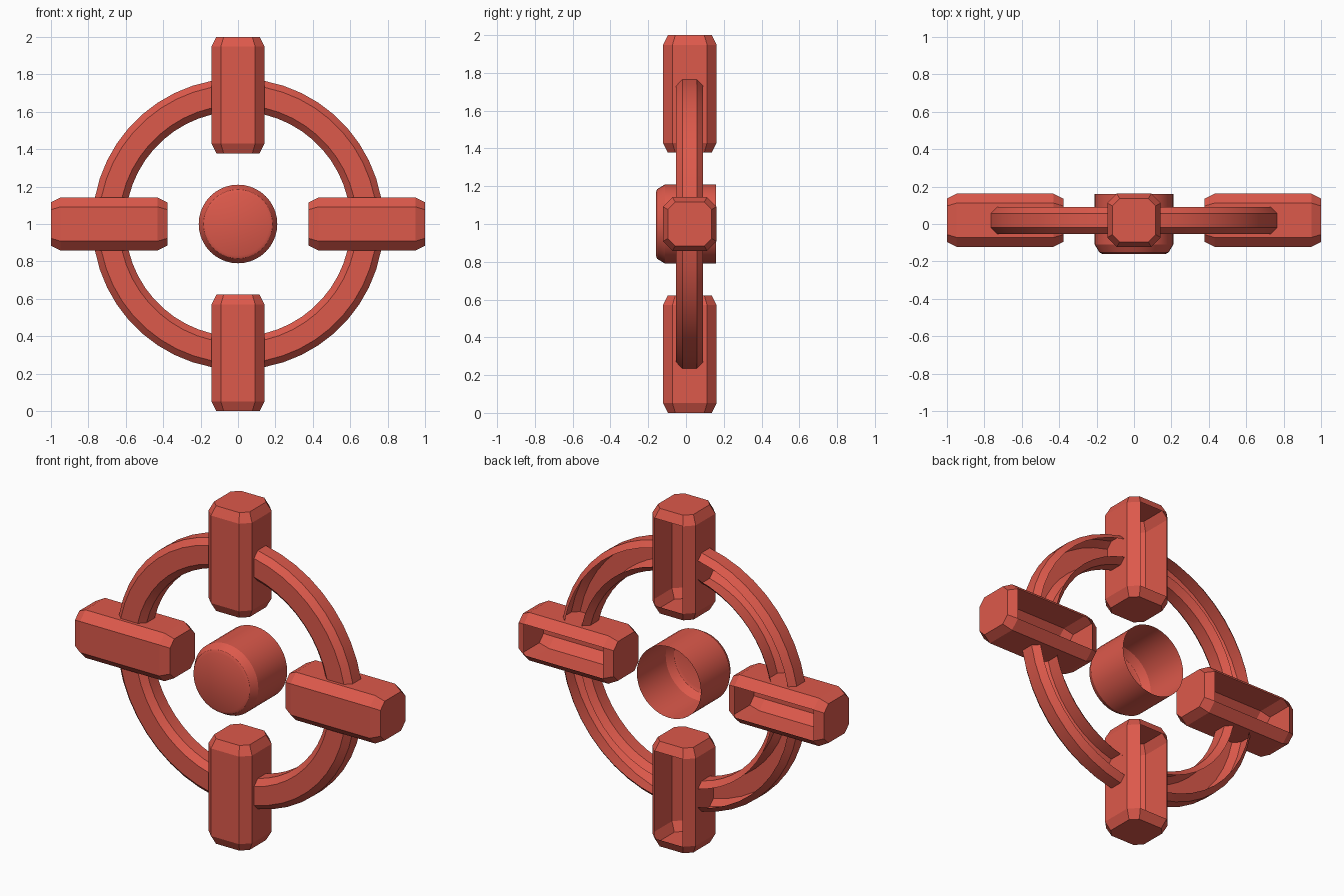
import bpy, bmesh, math
from mathutils import Matrix, Vector

cube = bpy.data.objects.get("Cube")
if cube:
    bpy.data.objects.remove(cube, do_unlink=True)

red = bpy.data.materials.new("coral_red")
red.use_nodes = True
colour = (0.72, 0.1, 0.07, 1)
red.diffuse_color = colour
red.node_tree.nodes["Principled BSDF"].inputs["Base Color"].default_value = colour

CENTRE = Vector((0, 0, 1))
BAR_HALF = 0.142


def finish(name, bm, matrix, smooth=False):
    """Turn a bmesh into a placed, coloured object."""
    bm.transform(matrix)
    bmesh.ops.recalc_face_normals(bm, faces=bm.faces)
    mesh = bpy.data.meshes.new(name)
    bm.to_mesh(mesh)
    bm.free()
    mesh.materials.append(red)
    obj = bpy.data.objects.new(name, mesh)
    bpy.context.collection.objects.link(obj)
    if smooth:
        bpy.ops.object.select_all(action='DESELECT')
        obj.select_set(True)
        bpy.context.view_layer.objects.active = obj
        bpy.ops.object.shade_smooth_by_angle(angle=math.radians(30))
    return obj


def octagon(half_w, half_h, cut):
    """Chamfered rectangle; the last side (between last and first point) faces +."""
    w, h = half_w - cut, half_h - cut
    return [(w, half_h), (half_w, h), (half_w, -h), (w, -half_h),
            (-w, -half_h), (-half_w, -h), (-half_w, h), (-w, half_h)]


def loft(bm, rings, open_side=False, skip=()):
    """Bridge point rings; skip drops the last side on the given spans."""
    loops = [[bm.verts.new(p) for p in ring] for ring in rings]
    n = len(loops[0])
    for s, (a, b) in enumerate(zip(loops, loops[1:])):
        for i in range(n):
            if i == n - 1 and s in skip:
                continue
            j = (i + 1) % n
            bm.faces.new((a[i], a[j], b[j], b[i]))
    return loops


# Hollow chamfered bar pointing up, open along its back
def make_bar(name, turn):
    bm = bmesh.new()
    mid_y = 0.02
    rings = []
    for z, inset in ((0.378, 0.026), (0.43, 0), (0.948, 0), (1.0, 0.026)):
        half = BAR_HALF - inset
        rings.append([(x, y + mid_y, z) for x, y in octagon(half, half, 0.05 - inset * 0.4)])
    loops = loft(bm, rings, skip=(1,))
    for end in (loops[0], loops[-1]):
        bm.faces.new(end)
    finish(name, bm, Matrix.Translation(CENTRE) @ Matrix.Rotation(turn, 4, 'Y'))


# Quarter of the ring: open-backed channel that ends flush on the bar walls
def make_arc(name, turn):
    bm = bmesh.new()
    steps = 9
    section = octagon(0.088, 0.072, 0.034)
    rings = []
    for s in range(steps + 1):
        ring = []
        for u, v in section:
            r = 0.69 + u
            start = math.asin(BAR_HALF / r)
            a = start + (math.pi / 2 - 2 * start) * s / steps
            ring.append((r * math.sin(a), v + 0.019, r * math.cos(a)))
        rings.append(ring)
    loft(bm, rings, skip=range(steps))
    finish(name, bm, Matrix.Translation(CENTRE) @ Matrix.Rotation(turn, 4, 'Y'), smooth=True)


bars = ("top_bar", "left_bar", "bottom_bar", "right_bar")
arcs = ("upper_left_arc", "lower_left_arc", "lower_right_arc", "upper_right_arc")
for k in range(4):
    make_bar(bars[k], k * math.pi / 2)
    make_arc(arcs[k], k * math.pi / 2)

# Centre cup: closed bevelled front, open back
bm = bmesh.new()
segments = 40
rings = []
for y, r in ((-0.16, 0.168), (-0.152, 0.185), (-0.11, 0.21), (0.16, 0.21)):
    rings.append([(r * math.cos(t), y, r * math.sin(t))
                  for t in (math.tau * i / segments for i in range(segments))])
loops = loft(bm, rings)
bm.faces.new(loops[0])
finish("centre_cup", bm, Matrix.Translation(CENTRE), smooth=True)
